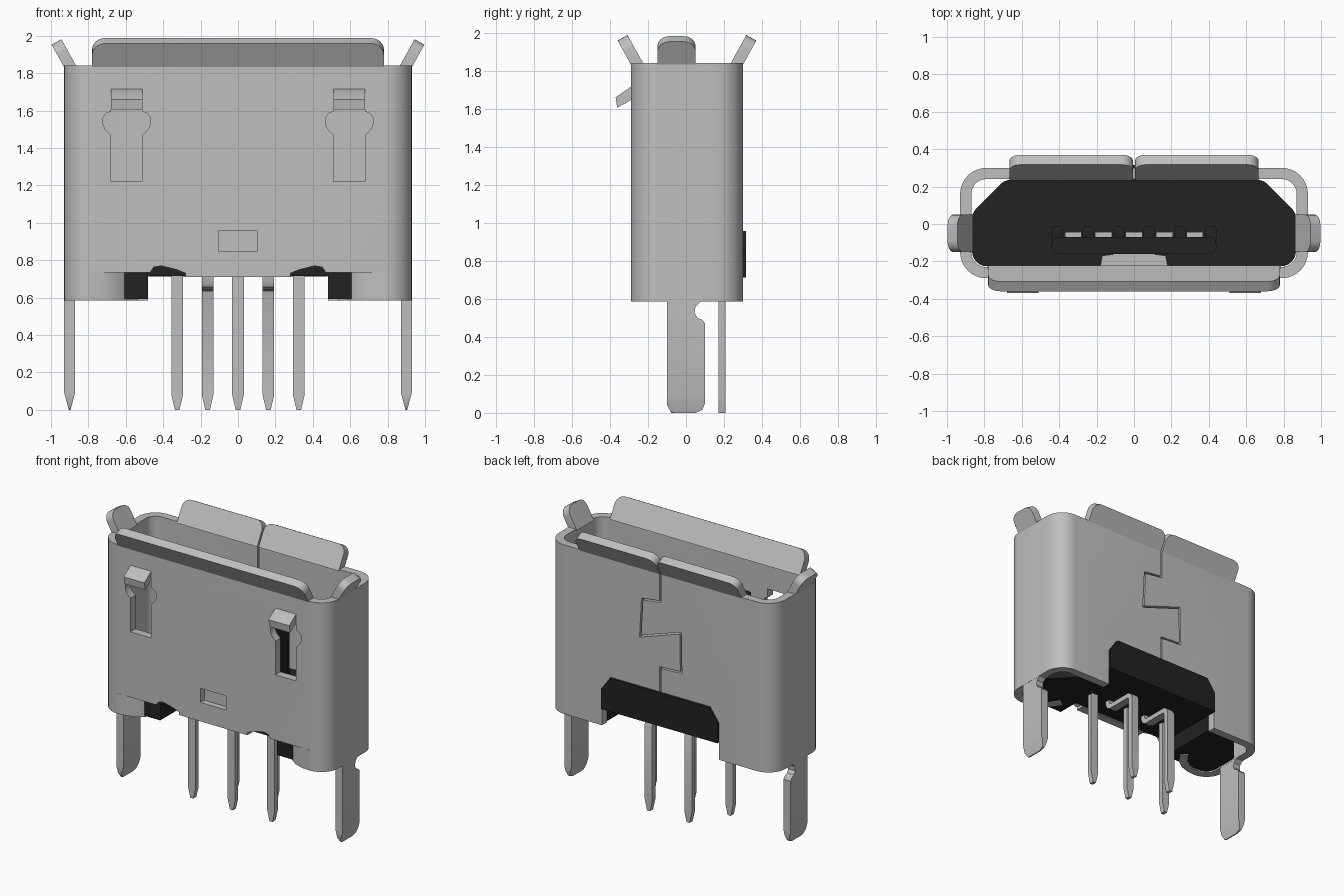
import bpy, bmesh, math
from mathutils import Matrix, Vector

if "Cube" in bpy.data.objects:
    bpy.data.objects.remove(bpy.data.objects["Cube"])


def material(name, v):
    m = bpy.data.materials.new(name)
    m.diffuse_color = (v, v, v, 1)
    m.use_nodes = True
    m.node_tree.nodes["Principled BSDF"].inputs["Base Color"].default_value = m.diffuse_color
    return m


METAL = material("grey metal", 0.52)
PLASTIC = material("black plastic", 0.016)


def fillet(pts, radii, n=6):
    """Round the corners of a polygon; radii is one number or one per corner."""
    if not isinstance(radii, (list, tuple)):
        radii = [radii] * len(pts)
    out = []
    for i, r in enumerate(radii):
        p = Vector(pts[i])
        if r == 0:
            out.append(tuple(p))
            continue
        a = (Vector(pts[i - 1]) - p).normalized()
        b = (Vector(pts[(i + 1) % len(pts)]) - p).normalized()
        w = math.cos(a.angle(-b) / 2)
        for k in range(n + 1):
            t = k / n
            c = ((1 - t) ** 2, 2 * t * (1 - t) * w, t * t)
            out.append(tuple((c[0] * (p + a * r) + c[1] * p + c[2] * (p + b * r)) / sum(c)))
    return out


def rect(x0, x1, y0, y1):
    return [(x0, y0), (x1, y0), (x1, y1), (x0, y1)]


def ribbon(path, th):
    """Polygon of constant thickness around an open polyline."""
    ps = [Vector(p) for p in path]
    left, right = [], []
    for i, p in enumerate(ps):
        d = [(ps[j + 1] - ps[j]).normalized() for j in (i - 1, i) if 0 <= j < len(ps) - 1]
        ns = [Vector((-q.y, q.x)) for q in d]
        m = sum(ns, Vector((0, 0))).normalized()
        off = m * (th / 2 / m.dot(ns[0]))
        left.append(tuple(p + off))
        right.append(tuple(p - off))
    return left + right[::-1]


def prism(name, pts, axis, lo, hi, mat=METAL, taper=None, matrix=None):
    """Extrude a 2D outline along an axis; taper=(height, centre x, tip scale)."""
    put = {'x': lambda p, t: (t, p[0], p[1]), 'y': lambda p, t: (p[0], t, p[1]),
           'z': lambda p, t: (p[0], p[1], t)}[axis]
    bm = bmesh.new()
    a = [bm.verts.new(put(p, lo)) for p in pts]
    b = [bm.verts.new(put(p, hi)) for p in pts]
    bm.faces.new(a)
    bm.faces.new(b[::-1])
    for i in range(len(pts)):
        j = (i + 1) % len(pts)
        bm.faces.new((a[i], b[i], b[j], a[j]))
    if taper:
        h, cx, tip = taper
        bmesh.ops.bisect_plane(bm, geom=bm.verts[:] + bm.edges[:] + bm.faces[:],
                               plane_co=(0, 0, h), plane_no=(0, 0, 1))
        for v in bm.verts:
            if v.co.z < h:
                v.co.x = cx + (v.co.x - cx) * (tip + (1 - tip) * v.co.z / h)
    if matrix:
        bm.transform(matrix)
    bmesh.ops.recalc_face_normals(bm, faces=bm.faces)
    me = bpy.data.meshes.new(name)
    bm.to_mesh(me)
    bm.free()
    me.materials.append(mat)
    ob = bpy.data.objects.new(name, me)
    bpy.context.collection.objects.link(ob)
    return ob


def cut(ob, *args):
    cutter = prism("cutter", *args, mat=ob.data.materials[0])
    mod = ob.modifiers.new("cut", 'BOOLEAN')
    mod.operation, mod.solver, mod.object = 'DIFFERENCE', 'EXACT', cutter
    bpy.context.view_layer.objects.active = ob
    bpy.ops.object.modifier_apply(modifier=mod.name)
    bpy.data.objects.remove(cutter)


def mirrored(half):
    return half + [(-x, z) for x, z in reversed(half)]


# Metal shell: rounded tube with openings
shell = prism("shell", fillet(rect(-.93, .93, -.29, .30), .14, 8), 'z', .585, 1.84)
cut(shell, fillet(rect(-.87, .87, -.23, .24), .08, 8), 'z', .4, 2.0)
cut(shell, mirrored([(-.79, .5), (-.79, .735), (-.47, .735), (-.45, .763), (-.41, .77),
                     (-.33, .75), (-.28, .73), (-.28, .71)]), 'y', -.5, -.15)
cut(shell, [(-.48, .5), (.48, .5), (.48, .86), (.41, .96), (-.41, .96), (-.48, .86)],
    'y', .15, .5)
cut(shell, rect(-.105, .105, .85, .955), 'y', -.5, -.15)
# Interlocking seam on the back
cut(shell, ribbon([(0, 1.95), (0, 1.63), (.15, 1.61), (.165, 1.33), (-.165, 1.44),
                   (-.17, 1.15), (0, 1.14), (0, .9)], .012), 'y', .15, .5)
# Keyhole slots on the front
for s in (-1, 1):
    half = [(.085, 1.22), (.085, 1.47), (.115, 1.5), (.127, 1.53), (.127, 1.56),
            (.11, 1.585), (.085, 1.595), (.085, 1.66)]
    cut(shell, [(s * .595 + x, z) for x, z in mirrored(half)], 'y', -.5, -.15)


# Flared lips around the mouth
def lip(name, x0, x1, length, hinge, turn, r):
    m = (Matrix.Translation(hinge) @ Matrix.Rotation(math.radians(turn), 4, 'Z')
         @ Matrix.Rotation(math.radians(29), 4, 'X'))
    prism(name, fillet(rect(x0, x1, -.025, length), [0, 0, r, r]), 'y', -.03, .03, matrix=m)


lip("front_lip", -.78, .78, .152, (0, -.26, 1.84), 0, .07)
for s in (-1, 1):
    lip("back_lip", *sorted((s * .006, s * .665)), .152, (0, .27, 1.84), 180, .06)
    lip("side_lip", *sorted((-.15 * s, -.15 * s + .2 * s)) if s < 0 else (-.15, .05),
        .145, (s * .90, 0, 1.84), 90 * s, .06)

for s in (-1, 1):
    # Raised latch above each slot
    prism("latch", [(-.235, 1.72), (-.29, 1.715), (-.37, 1.66), (-.362, 1.605),
                    (-.29, 1.645), (-.235, 1.655)], 'x', s * .595 - .085, s * .595 + .085)
    # Lower shell corner curled inwards
    prism("curled_corner", ribbon([(s * .795, -.26), (s * .73, -.255), (s * .67, -.235),
                                   (s * .61, -.19), (s * .56, -.12)], .06), 'z', .585, .733)
    # Side mounting leg
    leg = [(-.1, .6), (-.1, .04), (-.08, .005), (-.06, 0), (.05, 0), (.085, .015), (.1, .05),
           (.1, .47), (.085, .49), (.06, .5), (.045, .525), (.05, .56), (.075, .582), (.08, .6)]
    prism("side_leg", leg, 'x', s * .9 - .029, s * .9 + .029, taper=(.09, s * .9, .15))

# Plastic base
body = prism("body", fillet([(-.866, -.226), (.866, -.226), (.866, .06), (.69, .236),
                             (-.69, .236), (-.866, .06)], [.08, .08, .03, .03, .03, .03]),
             'z', .592, 1.0, PLASTIC)
cut(body, rect(-.48, .48, .4, .715), 'y', -.5, .5)
prism("back_plate", [(-.478, .712), (.478, .712), (.478, .86), (.408, .957), (-.408, .957),
                     (-.478, .86)], 'y', .2, .315, PLASTIC)
prism("window_plate", rect(-.12, .12, .84, .97), 'y', -.245, -.222)
prism("key_tab", [(-.18, -.227), (.18, -.227), (.17, -.17), (.1, -.16), (-.1, -.16),
                  (-.17, -.17)], 'z', .97, 1.02)

# Tongue with dividing ribs
prism("tongue", fillet(rect(-.44, .44, -.16, -.07), .035), 'z', .99, 1.64, PLASTIC)
for x in (-.41, -.245, -.081, .081, .245, .41):
    prism("tongue_rib", fillet(rect(x - .03, x + .03, -.1, -.01), .02, 3), 'z', .99, 1.63,
          PLASTIC)

# Contacts and solder pins; pins two and four step backwards
for i in range(-2, 3):
    x = i * .1625
    prism("contact", rect(x - .045, x + .045, -.078, -.042), 'z', .99, 1.6)
    if i % 2:
        path = [(-.06, .75), (-.06, .69), (-.05, .67), (-.03, .66), (.16, .66),
                (.18, .65), (.19, .63), (.19, 0)]
    else:
        path = [(-.06, .75), (-.06, 0)]
    prism("pin", ribbon(path, .036), 'x', x - .031, x + .031, taper=(.08, x, .4))

# Smooth the curved parts, keep edges sharp
for ob in bpy.context.scene.objects:
    ob.select_set(True)
bpy.context.view_layer.objects.active = shell
bpy.ops.object.shade_smooth_by_angle(angle=math.radians(30))
